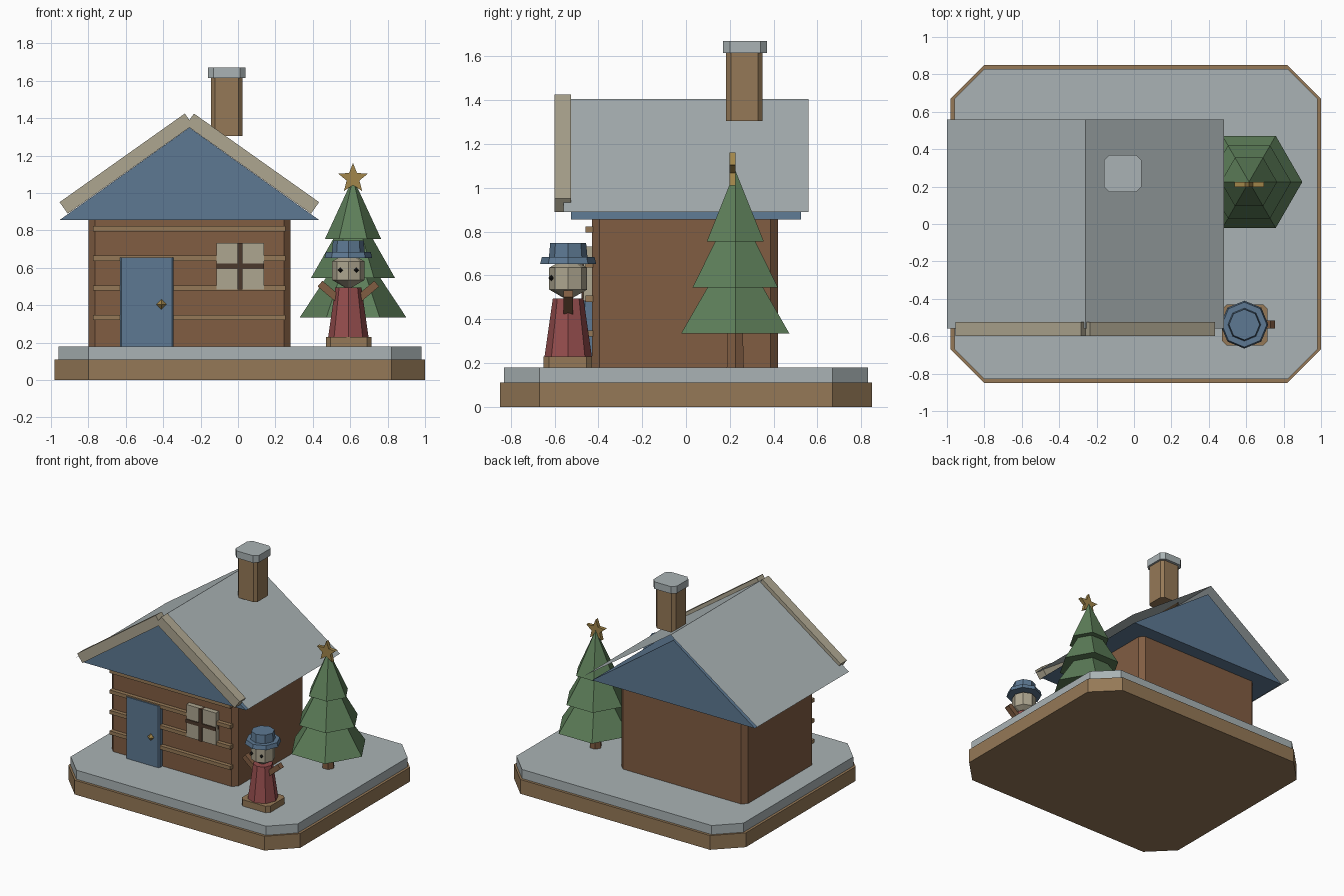
import bpy, bmesh
from math import radians, sin, cos, pi
from mathutils import Matrix, Vector

if "Cube" in bpy.data.objects:
    bpy.data.objects.remove(bpy.data.objects["Cube"])

COL = {
    "wood": (0.22, 0.11, 0.055), "tan": (0.30, 0.19, 0.095), "blue": (0.11, 0.19, 0.29),
    "snow": (0.40, 0.45, 0.46), "cream": (0.42, 0.38, 0.28), "dark": (0.07, 0.04, 0.025),
    "red": (0.30, 0.075, 0.075), "green": (0.11, 0.21, 0.10), "gold": (0.36, 0.24, 0.07),
    "black": (0.01, 0.01, 0.01),
}
mats = {}
for key, c in COL.items():
    mats[key] = bpy.data.materials.new(key)
    mats[key].diffuse_color = (*c, 1)


def finish(name, bm, mat):
    bmesh.ops.recalc_face_normals(bm, faces=bm.faces[:])
    me = bpy.data.meshes.new(name)
    bm.to_mesh(me)
    bm.free()
    me.materials.append(mats[mat])
    ob = bpy.data.objects.new(name, me)
    bpy.context.collection.objects.link(ob)
    return ob


def prism(name, mat, pts, vec):
    """Extrude a closed 3D profile along vec."""
    bm = bmesh.new()
    f = bm.faces.new([bm.verts.new(p) for p in pts])
    r = bmesh.ops.extrude_face_region(bm, geom=[f])
    bmesh.ops.translate(bm, vec=vec, verts=[v for v in r["geom"] if isinstance(v, bmesh.types.BMVert)])
    return finish(name, bm, mat)


def slab(name, mat, x0, x1, y0, y1, z0, z1, c):
    """Box with chamfered upright edges."""
    pts = [(x0 + c, y0), (x1 - c, y0), (x1, y0 + c), (x1, y1 - c),
           (x1 - c, y1), (x0 + c, y1), (x0, y1 - c), (x0, y0 + c)]
    return prism(name, mat, [(x, y, z0) for x, y in pts], (0, 0, z1 - z0))


def box(name, mat, center, size, tilt=0):
    bm = bmesh.new()
    m = Matrix.Translation(center) @ Matrix.Rotation(tilt, 4, "Y") @ Matrix.Diagonal((*size, 1))
    bmesh.ops.create_cube(bm, size=1, matrix=m)
    return finish(name, bm, mat)


def span(name, mat, x0, x1, y0, y1, z0, z1):
    return box(name, mat, ((x0 + x1) / 2, (y0 + y1) / 2, (z0 + z1) / 2), (x1 - x0, y1 - y0, z1 - z0))


def cone(name, mat, x, y, z0, z1, r0, r1, n):
    """Low-poly cone or frustum with a vertex on the +x axis."""
    bm = bmesh.new()
    rings = []
    for r, z in ((r0, z0), (r1, z1)):
        if r:
            rings.append([bm.verts.new((x + r * cos(2 * pi * i / n), y + r * sin(2 * pi * i / n), z)) for i in range(n)])
        else:
            rings.append([bm.verts.new((x, y, z))] * n)
    lo, hi = rings
    bm.faces.new(lo)
    if r1:
        bm.faces.new(hi)
    for i in range(n):
        j = (i + 1) % n
        bm.faces.new([lo[i], lo[j], hi[j], hi[i]] if r1 else [lo[i], lo[j], hi[i]])
    return finish(name, bm, mat)


def ball(name, mat, center, r, seg, rings):
    bm = bmesh.new()
    bmesh.ops.create_uvsphere(bm, u_segments=seg, v_segments=rings, radius=r, matrix=Matrix.Translation(center))
    return finish(name, bm, mat)


# Base with snow layer
slab("base", "tan", -0.98, 1.0, -0.85, 0.85, 0, 0.11, 0.18)
slab("snow_ground", "snow", -0.96, 0.98, -0.83, 0.83, 0.11, 0.18, 0.16)

# Cabin walls and front battens
CX = -0.26
slab("walls", "wood", -0.80, 0.28, -0.43, 0.42, 0.18, 0.86, 0.035)
for i in range(4):
    z = 0.335 + 0.158 * i
    span(f"batten_{i}", "tan", -0.775, 0.255, -0.46, -0.425, z - 0.014, z + 0.014)

# Gable block, thin snow roof sheets, front barge boards
prism("gable", "blue", [(CX - 0.695, -0.525, 0.855), (CX + 0.695, -0.525, 0.855), (CX, -0.525, 1.35)], (0, 1.05, 0))
for s, side in ((-1, "left"), (1, "right")):
    bm = bmesh.new()
    bm.faces.new([bm.verts.new(p) for p in ((CX, -0.56, 1.405), (CX + s * 0.74, -0.56, 0.89),
                                            (CX + s * 0.74, 0.56, 0.89), (CX, 0.56, 1.405))])
    ob = finish(f"roof_{side}", bm, "snow")
    if ob.data.polygons[0].normal.z < 0:
        ob.data.flip_normals()
    box(f"barge_board_{side}", "cream", (CX + s * 0.3375, -0.5625, 1.1575), (0.82, 0.075, 0.075), s * radians(35.3))

# Chimney
slab("chimney", "tan", -0.145, 0.025, 0.183, 0.35, 1.305, 1.615, 0.022)
slab("chimney_cap", "snow", -0.16, 0.04, 0.17, 0.37, 1.615, 1.67, 0.03)

# Door, knob
slab("door", "blue", -0.63, -0.345, -0.47, -0.42, 0.18, 0.655, 0.008)
ball("door_knob", "gold", (-0.41, -0.478, 0.405), 0.027, 4, 2)

# Window with crossed bars
span("window_pane", "cream", -0.115, 0.138, -0.467, -0.425, 0.483, 0.732)
span("window_bar_upright", "dark", -0.004, 0.024, -0.476, -0.43, 0.483, 0.732)
span("window_bar_cross", "dark", -0.115, 0.138, -0.474, -0.43, 0.594, 0.622)

# Tree
TX, TY = 0.615, 0.225
cone("tree_trunk", "wood", TX, TY, 0.18, 0.345, 0.045, 0.04, 6)
for i, (z0, z1, r0, r1) in enumerate(((0.335, 0.60, 0.285, 0.11), (0.545, 0.80, 0.225, 0.08), (0.755, 1.08, 0.15, 0))):
    cone(f"tree_tier_{i}", "green", TX, TY, z0, z1, r0, r1, 6)
star = []
for k in range(10):
    r = 0.036 if k % 2 else 0.083
    star.append((TX + r * sin(k * pi / 5), TY - 0.027, 1.078 + r * cos(k * pi / 5)))
prism("tree_star", "gold", star, (0, 0.027, 0))

# Small figure on a plinth
FX, FY = 0.59, -0.538
slab("figure_plinth", "tan", FX - 0.12, FX + 0.125, FY - 0.112, FY + 0.108, 0.18, 0.23, 0.025)
cone("figure_coat", "red", FX, FY, 0.23, 0.495, 0.108, 0.07, 8)
ball("figure_head", "cream", (FX, FY, 0.585), 0.1, 8, 3)
cone("figure_hat_brim", "blue", FX, FY, 0.652, 0.684, 0.128, 0.12, 8)
cone("figure_hat_crown", "blue", FX, FY, 0.684, 0.747, 0.088, 0.082, 8)
for s, side in ((-1, "left"), (1, "right")):
    box(f"figure_arm_{side}", "wood", (FX + s * 0.1, FY, 0.472), (0.135, 0.042, 0.04), -s * radians(40))
    ball(f"figure_eye_{side}", "black", (FX + s * 0.043, FY - 0.078, 0.588), 0.014, 4, 2)

for m in bpy.data.materials:
    if m.users and not m.is_grease_pencil:
        m.use_nodes = True
        m.node_tree.nodes["Principled BSDF"].inputs["Base Color"].default_value = m.diffuse_color
